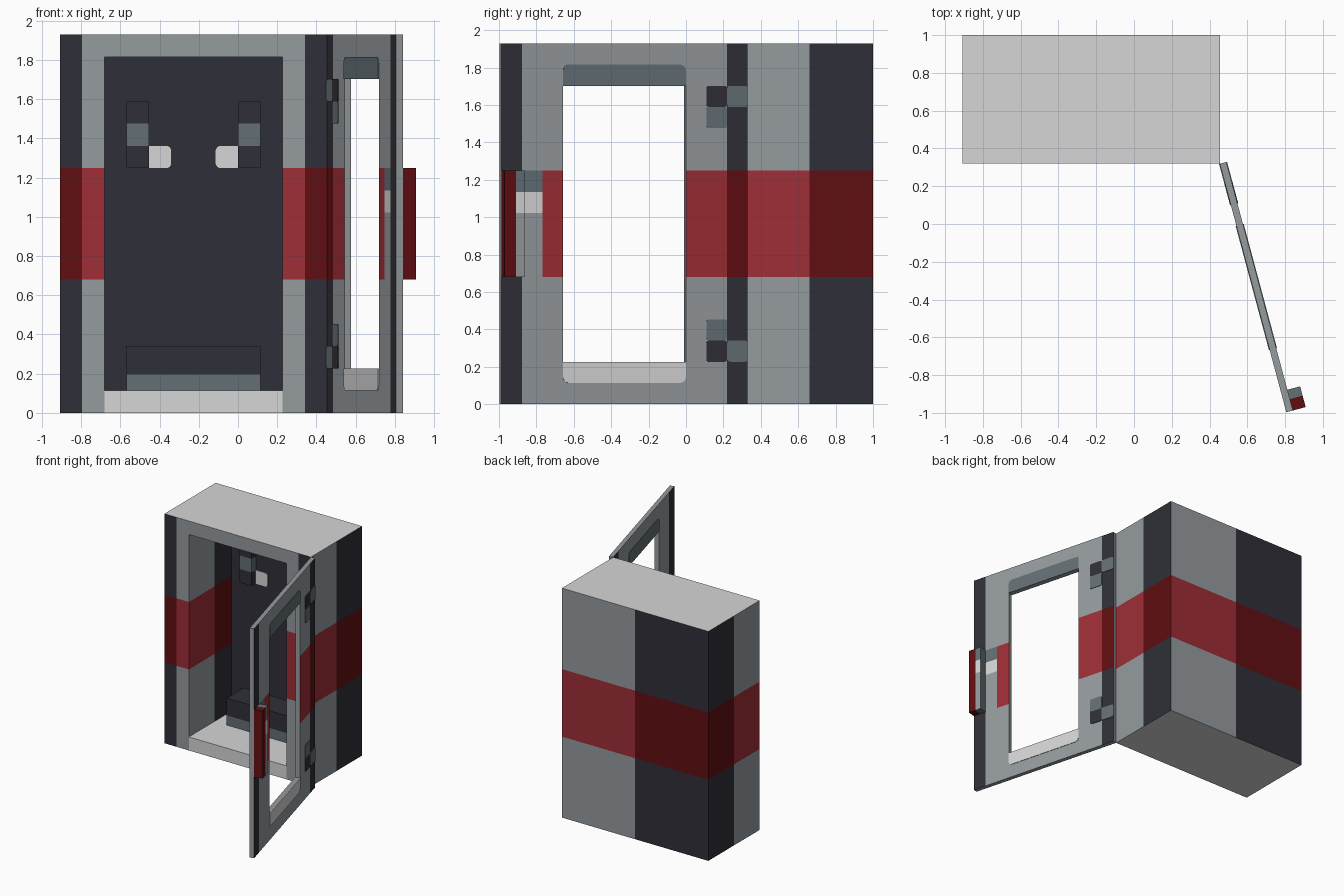
import bpy, bmesh, math
from mathutils import Matrix, Vector

if "Cube" in bpy.data.objects:
    bpy.data.objects.remove(bpy.data.objects["Cube"], do_unlink=True)

U = 0.1135                      # building module
T = 0.036                       # door thickness
CX, FRONT = -2 * U, 1 - 6 * U   # cabin centre and front plane
BAND = (6 * U, 11 * U)          # painted band heights


def srgb(*c):
    return [(v / 255 / 12.92 if v < 10 else ((v / 255 + 0.055) / 1.055) ** 2.4) for v in c] + [1]


COLOURS = {"grey": srgb(149, 155, 158), "dark": srgb(47, 47, 56), "red": srgb(158, 46, 54),
           "dark_red": srgb(97, 14, 17), "slate": srgb(100, 112, 117), "light": srgb(214, 214, 214)}
NAMES = list(COLOURS)
MATS = []
for key, col in COLOURS.items():
    m = bpy.data.materials.new(key + "_paint")
    m.use_nodes = True
    m.diffuse_color = col
    m.node_tree.nodes["Principled BSDF"].inputs["Base Color"].default_value = col
    MATS.append(m)


def box(lo, hi):
    bm = bmesh.new()
    lo, hi = Vector(lo), Vector(hi)
    size = hi - lo
    bmesh.ops.create_cube(bm, size=1, matrix=Matrix.Translation((lo + hi) / 2) @ Matrix.Diagonal((*size, 1)))
    return bm


def cut(bm, axis, values):
    n = Vector([i == axis for i in range(3)])
    for v in values:
        bmesh.ops.bisect_plane(bm, geom=bm.verts[:] + bm.edges[:] + bm.faces[:],
                               dist=1e-5, plane_co=n * v, plane_no=n)


def finish(bm, name, rule, matrix=Matrix()):
    bmesh.ops.recalc_face_normals(bm, faces=bm.faces[:])
    for f in bm.faces:
        key = rule(f.calc_center_median(), f.normal) if callable(rule) else rule
        f.material_index = NAMES.index(key)
    me = bpy.data.meshes.new(name)
    bm.to_mesh(me)
    bm.free()
    for m in MATS:
        me.materials.append(m)
    ob = bpy.data.objects.new(name, me)
    ob.matrix_world = matrix
    bpy.context.collection.objects.link(ob)
    return ob


def banded(is_dark, z):
    if BAND[0] < z < BAND[1]:
        return "dark_red" if is_dark else "red"
    return "dark" if is_dark else "grey"


# Cabin shell: block with a recess pushed in from the front
CABIN = Matrix.Translation((CX, FRONT, 0))
bm = box((-6 * U, 0, 0), (6 * U, 6 * U, 17 * U))
cut(bm, 0, (-4 * U, 4 * U))
cut(bm, 2, (U, 16 * U))
mouth = [f for f in bm.faces if f.normal.y < -0.9 and (f.calc_center_median() - Vector((0, 0, 8.5 * U))).length < 0.01]
inner = bmesh.ops.extrude_discrete_faces(bm, faces=mouth)["faces"]
bmesh.ops.translate(bm, verts=inner[0].verts[:], vec=(0, 5 * U, 0))
cut(bm, 0, (-5 * U, 0, 5 * U))
cut(bm, 1, (3 * U,))
cut(bm, 2, BAND)


def cabin_rule(c, n):
    if abs(n.z) > 0.5:
        return "light"
    if n.y < -0.5:
        if c.y > U:
            return "dark"
        if abs(c.x) < 4 * U and c.z < U:
            return "light"
        return banded(abs(c.x) > 5 * U, c.z)
    if n.y > 0.5:
        return banded(c.x < 0, c.z)
    return banded(c.y > 3 * U, c.z)


finish(bm, "cabin_shell", cabin_rule, CABIN)

# Bench with a slate plinth
bm = box((-3 * U, 3 * U, U), (3 * U, 5 * U, 3 * U))
cut(bm, 2, (1.72 * U,))
finish(bm, "bench", lambda c, n: "slate" if 0 < abs(n.z) < 0.5 or (abs(n.z) < 0.5 and c.z < 1.7 * U) else "dark", CABIN)


def rounded_plate(lo, hi, axis, keep=lambda v: True, r=0.022):
    bm = box(lo, hi)
    edges = [e for e in bm.edges if abs((e.verts[0].co - e.verts[1].co).normalized()[axis]) > 0.9
             and keep(e.verts[0].co)]
    bmesh.ops.bevel(bm, geom=edges, offset=r, segments=2, affect='EDGES', profile=0.5)
    return bm


# Restraint pads and buckles on the back wall
for side, s in (("left", 1), ("right", -1)):
    xs = sorted((2 * U * s, 3 * U * s))
    bm = box((xs[0], 4.5 * U, 11 * U), (xs[1], 5 * U, 14 * U))
    cut(bm, 2, (12 * U, 13 * U))
    finish(bm, side + "_pad", lambda c, n: "slate" if 12 * U < c.z < 13 * U else "dark", CABIN)
    xs = sorted((U * s, 2 * U * s))
    bm = rounded_plate((xs[0], 5 * U - 0.006, 11 * U), (xs[1], 5 * U, 12 * U), 1,
                       lambda v: abs(v.x) < 1.5 * U)
    finish(bm, side + "_buckle", "light", CABIN)

# Open door: local -y runs from the hinge to the free edge, +x faces outside
DOOR = Matrix.Translation((CX + 6 * U, FRONT, 0)) @ Matrix.Rotation(math.radians(15), 4, 'Z')
bm = box((0, -12 * U, 0), (T, 0, 17 * U))
cut(bm, 1, (-3 * U, -9 * U))
cut(bm, 2, (2 * U, 15 * U))
pane = [f for f in bm.faces if abs(f.normal.x) > 0.9
        and abs(f.calc_center_median().y + 6 * U) < 0.01 and abs(f.calc_center_median().z - 8.5 * U) < 0.01]
rim = list({e for f in pane for e in f.edges})
bmesh.ops.delete(bm, geom=pane, context='FACES_ONLY')
bmesh.ops.bridge_loops(bm, edges=rim)
cut(bm, 1, (-U, -10 * U, -11 * U))
cut(bm, 2, BAND + (9 * U, 10 * U))


def latch_colour(z):
    if z > 10 * U:
        return "slate"
    return "light" if z > 9 * U else "grey"


def door_rule(c, n):
    a = -c.y / U
    if abs(n.x) < 0.5:
        return "grey"
    if a > 11:
        return "dark"
    if a > 10 and BAND[0] < c.z < BAND[1]:
        return latch_colour(c.z)
    return banded(a < 1, c.z)


finish(bm, "door_frame", door_rule, DOOR)

# Handle block near the free edge
bm = box((T, -12 * U, BAND[0]), (T + 0.07, -11 * U, BAND[1]))
cut(bm, 1, (-11.45 * U,))
cut(bm, 2, (9 * U, 10 * U))
finish(bm, "door_handle", lambda c, n: "dark_red" if c.y < -11.45 * U else
       (latch_colour(c.z) if n.x > 0.5 else "slate"), DOOR)

# Window trims and hinge plates on both faces of the door
P = 0.004
for face, x0, x1 in (("inner", -P, 0), ("outer", T, T + P)):
    bm = rounded_plate((x0, -9 * U, 15 * U), (x1, -3 * U, 16 * U), 0, lambda v: v.z > 15.5 * U, 0.03)
    finish(bm, face + "_upper_trim", "slate", DOOR)
    bm = rounded_plate((x0, -9 * U, U), (x1, -3 * U, 2 * U), 0, lambda v: v.z < 1.5 * U, 0.03)
    finish(bm, face + "_lower_trim", "light", DOOR)
    for level, z, arm in (("upper", 14, 13), ("lower", 2, 3)):
        for part, a, b, h, col in (("pin", 1, 2, z, "dark"), ("leaf", 0, 1, z, "slate"),
                                   ("arm", 1, 2, arm, "slate")):
            bm = rounded_plate((x0, -b * U, h * U), (x1, -a * U, (h + 1) * U), 0, r=0.012)
            finish(bm, f"{face}_{level}_hinge_{part}", col, DOOR)
